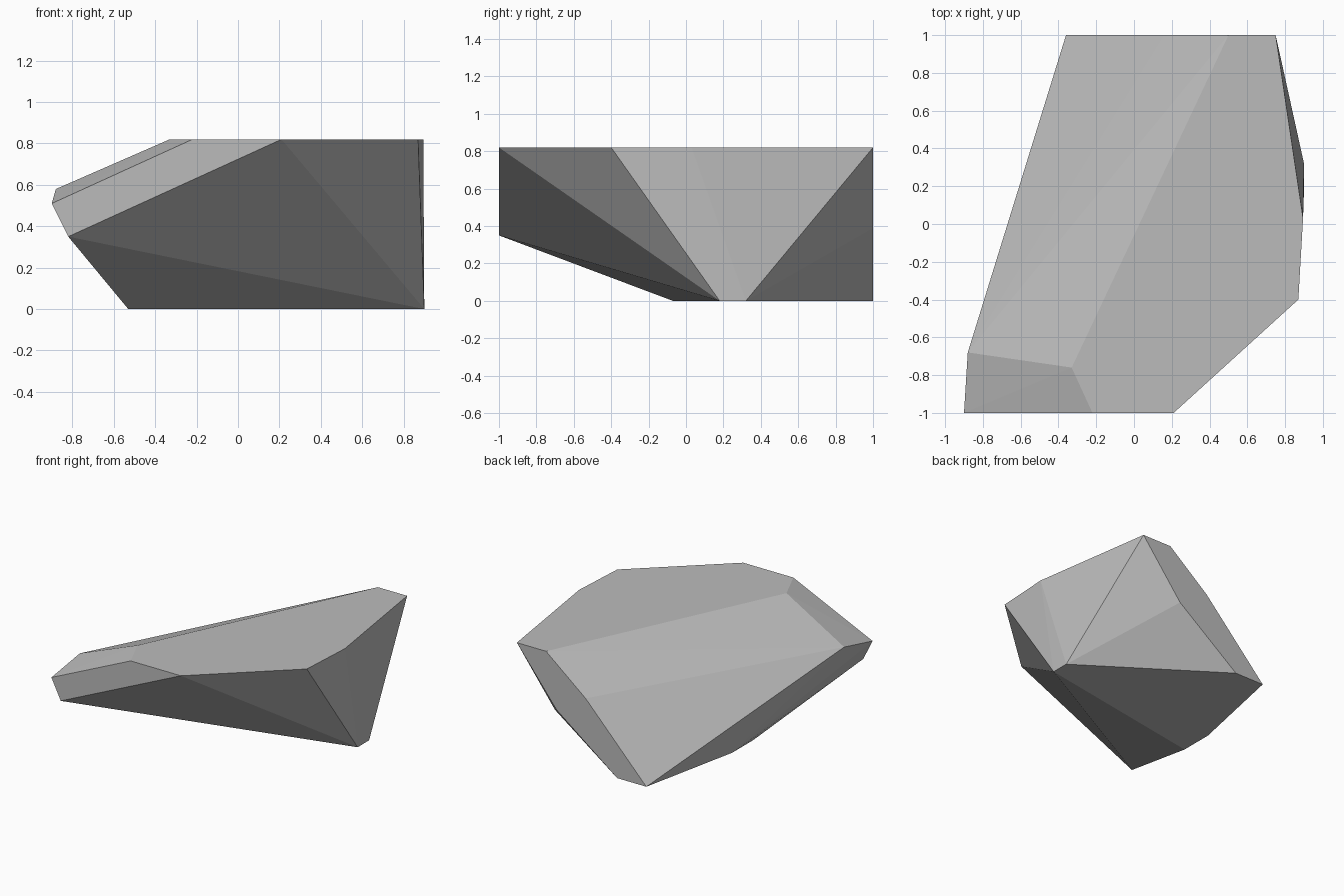
import bpy
import bmesh
import math

# Remove only the default cube
default_cube = bpy.data.objects.get("Cube")
if default_cube:
    bpy.data.objects.remove(default_cube, do_unlink=True)

TOP = 0.82


def grey_stone_material():
    material = bpy.data.materials.new("grey_stone")
    material.use_nodes = True
    colour = (0.5, 0.5, 0.5, 1)
    material.diffuse_color = colour
    shader = next(n for n in material.node_tree.nodes if n.type == "BSDF_PRINCIPLED")
    shader.inputs["Base Color"].default_value = colour
    return material


# Flat upper face outline, as x and y
top_outline = [(-0.22, -1), (0.21, -1), (0.87, -0.4), (0.895, 0.03),
               (0.75, 1), (0.5, 1), (-0.33, -0.76)]

# Flat underside outline, as x and y
base_outline = [(-0.53, -0.07), (0.9, 0.18), (0.9, 0.32),
                (-0.11, 1), (-0.36, 1), (-0.53, 0.19)]

# Corners of the tapered nose, and the bends in the flat back face
nose_corners = [(-0.9, -1, 0.51), (-0.82, -1, 0.35), (-0.88, -0.68, 0.58)]
back_corners = [(0.16, 1, 0.545), (0.41, 1, 0.39)]

corners = [(x, y, TOP) for x, y in top_outline]
corners += [(x, y, 0) for x, y in base_outline]
corners += nose_corners + back_corners

# Wrap the corners in a faceted convex shell and merge its coplanar facets
bm = bmesh.new()
for corner in corners:
    bm.verts.new(corner)
bmesh.ops.convex_hull(bm, input=bm.verts[:])
loose = [v for v in bm.verts if not v.link_faces]
bmesh.ops.delete(bm, geom=loose, context="VERTS")
bmesh.ops.dissolve_limit(bm, angle_limit=math.radians(0.5),
                         verts=bm.verts[:], edges=bm.edges[:])
bmesh.ops.recalc_face_normals(bm, faces=bm.faces[:])

mesh = bpy.data.meshes.new("rock")
bm.to_mesh(mesh)
bm.free()
mesh.materials.append(grey_stone_material())
rock = bpy.data.objects.new("rock", mesh)
bpy.context.collection.objects.link(rock)
